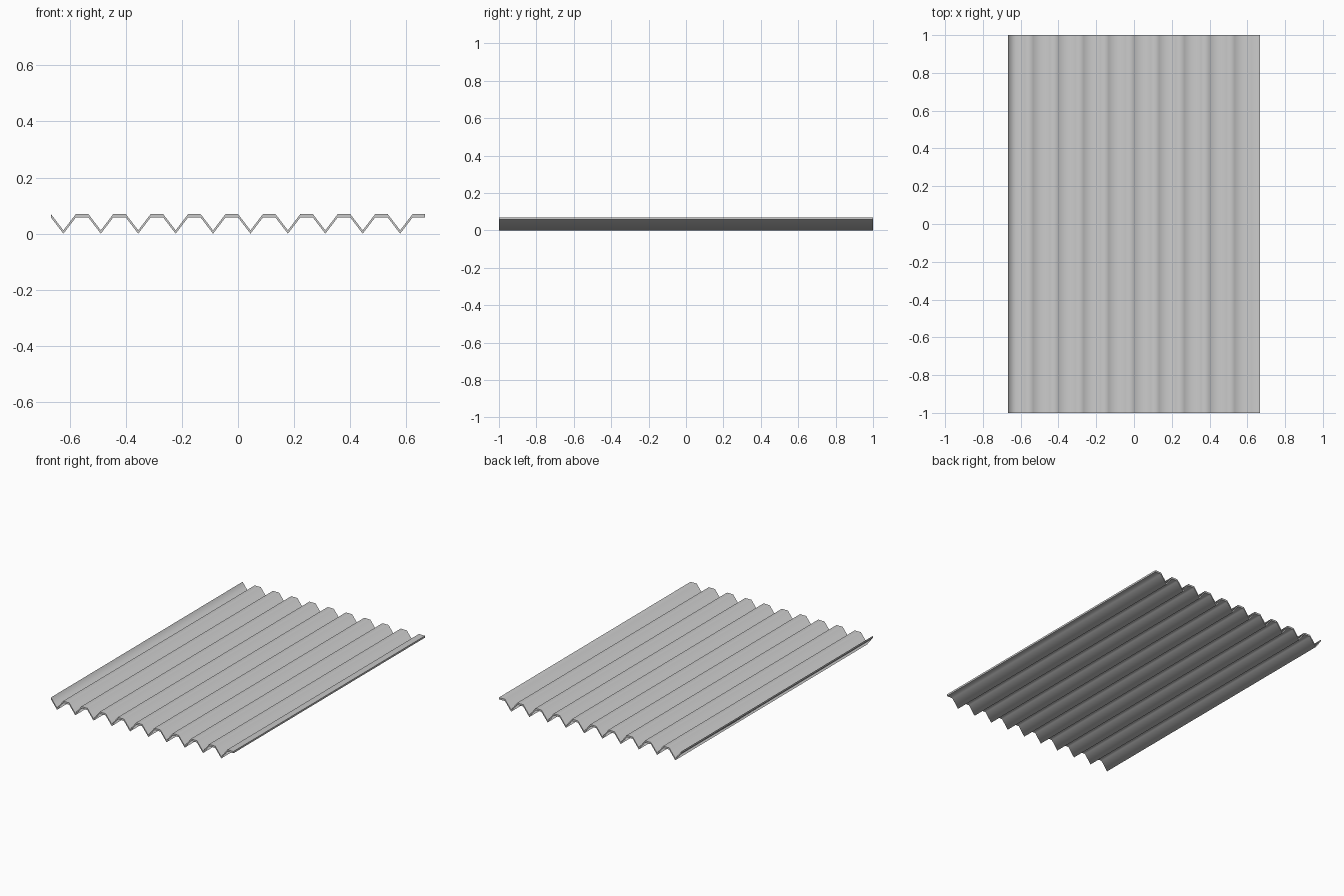
import bpy, bmesh

if "Cube" in bpy.data.objects:
    bpy.data.objects.remove(bpy.data.objects["Cube"])

WIDTH, LENGTH = 4 / 3, 2.0
WAVES, STEPS = 10, 3          # three straight strips per corrugation
THICK, CREST = 0.012, 0.07    # sheet thickness, top height
VALLEY = THICK                # upper surface height in each valley

# Zig-zag cross-section: crest, valley, crest, repeated
n = WAVES * STEPS
profile = [(-WIDTH / 2 + WIDTH * i / n, VALLEY if i % STEPS == 1 else CREST)
           for i in range(n + 1)]

bm = bmesh.new()


def row(y, drop):
    return [bm.verts.new((x, y, z - drop)) for x, z in profile]


top_f, top_b = row(-LENGTH / 2, 0), row(LENGTH / 2, 0)
bot_f, bot_b = row(-LENGTH / 2, THICK), row(LENGTH / 2, THICK)


def strip(a, b, smooth):
    for i in range(n):
        face = bm.faces.new((a[i], a[i + 1], b[i + 1], b[i]))
        face.smooth = smooth


# Upper and lower skins are smooth, cut ends are flat
strip(top_f, top_b, True)
strip(bot_b, bot_f, True)
strip(bot_f, top_f, False)
strip(top_b, bot_b, False)
for i in (0, n):
    bm.faces.new((top_f[i], top_b[i], bot_b[i], bot_f[i]))
bmesh.ops.recalc_face_normals(bm, faces=bm.faces[:])

# Keep the sheet's rim crisp
for e in bm.edges:
    if not all(f.smooth for f in e.link_faces):
        e.smooth = False

mesh = bpy.data.meshes.new("corrugated_sheet")
bm.to_mesh(mesh)
bm.free()
sheet = bpy.data.objects.new("corrugated_sheet", mesh)
bpy.context.collection.objects.link(sheet)
